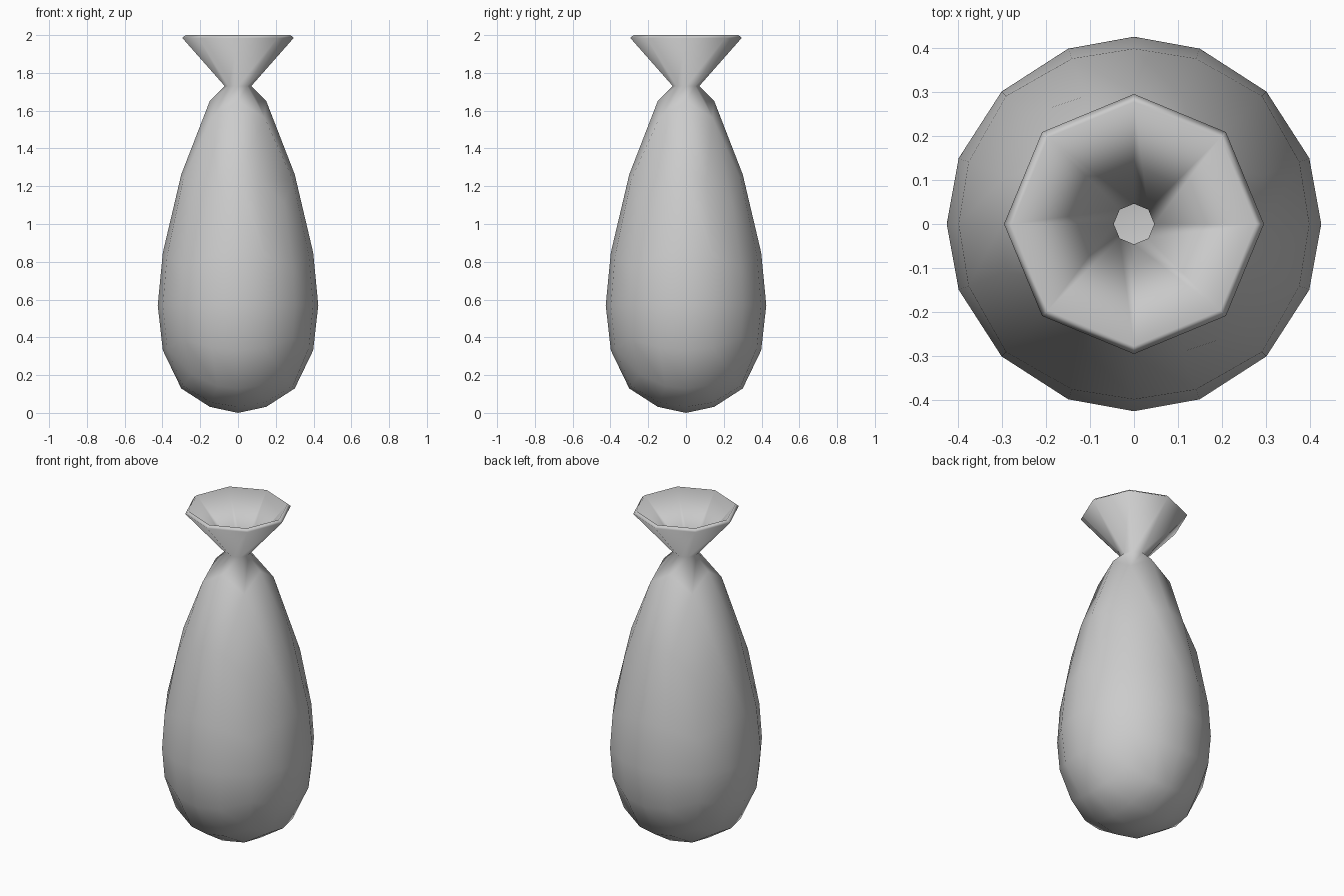
import bpy, bmesh, math
from mathutils import Vector

if "Cube" in bpy.data.objects:
    bpy.data.objects.remove(bpy.data.objects["Cube"])

R = 0.425
# sphere height -> teardrop height
PROFILE = [(-0.425, 0), (-0.4, 0.03), (-0.3, 0.13), (-0.15, 0.33), (0, 0.57),
           (0.15, 0.85), (0.3, 1.26), (0.4, 1.66), (0.425, 1.74)]


def remap(z):
    for (a, za), (b, zb) in zip(PROFILE, PROFILE[1:]):
        if z <= b:
            return za + (zb - za) * (z - a) / (b - a)
    return PROFILE[-1][1]


def spread(t):
    return math.copysign(0.375, t) if 0.3 < abs(t) < 0.7 else t


# Body: gridded cube rounded into a ball, then stretched to a teardrop
bm = bmesh.new()
bmesh.ops.create_cube(bm, size=2)
bmesh.ops.subdivide_edges(bm, edges=bm.edges[:], cuts=3, use_grid_fill=True)
for v in bm.verts:
    p = Vector([spread(c) for c in v.co]).normalized() * R
    v.co = (p.x, p.y, remap(p.z))

# Open the top and extrude the pinched neck and the flared mouth
pole = max(bm.verts, key=lambda v: v.co.z)
bmesh.ops.delete(bm, geom=[pole], context='VERTS')
for radius, height in [(0.07, 1.73), (0.295, 1.985)]:
    rim = [e for e in bm.edges if e.is_boundary]
    new = bmesh.ops.extrude_edge_only(bm, edges=rim)["geom"]
    for v in (g for g in new if isinstance(g, bmesh.types.BMVert)):
        a = round(math.atan2(v.co.y, v.co.x) / (math.pi / 4)) * math.pi / 4
        v.co = (radius * math.cos(a), radius * math.sin(a), height)
bmesh.ops.recalc_face_normals(bm, faces=bm.faces[:])
# keep normals facing outward so the wall thickens inward
low = min(bm.faces, key=lambda f: f.calc_center_median().z)
if low.normal.z > 0:
    bmesh.ops.reverse_faces(bm, faces=bm.faces[:])
for f in bm.faces:
    f.smooth = True

mesh = bpy.data.meshes.new("vase")
bm.to_mesh(mesh)
bm.free()
vase = bpy.data.objects.new("vase", mesh)
bpy.context.collection.objects.link(vase)

# Thin wall
wall = vase.modifiers.new("wall", 'SOLIDIFY')
wall.thickness = 0.024
wall.offset = -1
